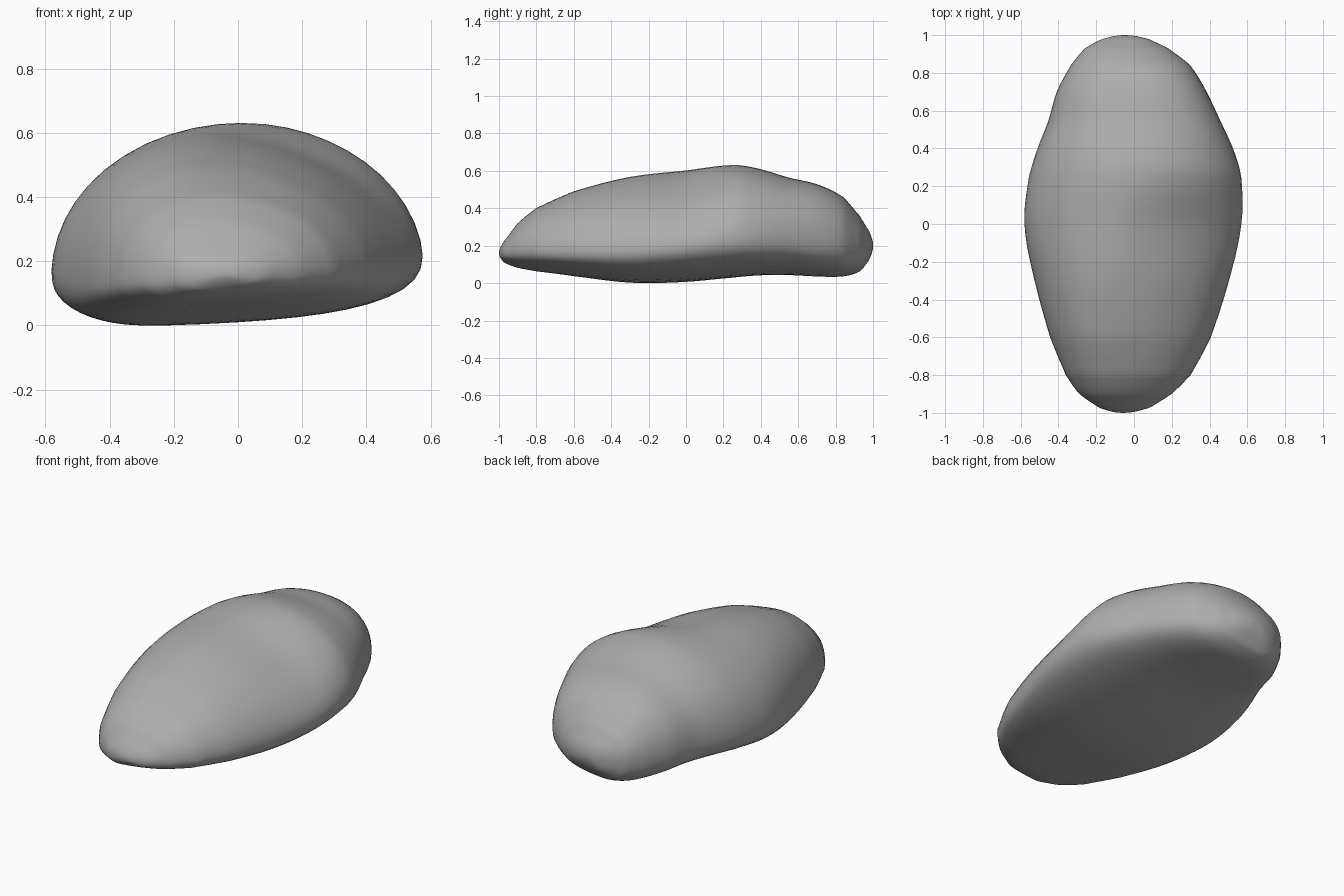
import bpy, bmesh
from math import sin, cos, pi

if "Cube" in bpy.data.objects:
    bpy.data.objects.remove(bpy.data.objects["Cube"])

# Cross-sections along y: y, left x, right x, bottom z, top z,
# height of widest point left / right, x of crest, roundness of upper right
SECTIONS = [
    (-0.97, -0.19, 0.09, 0.105, 0.225, 0.155, 0.165, -0.06, 2.0),
    (-0.90, -0.29, 0.20, 0.080, 0.320, 0.145, 0.170, -0.07, 2.0),
    (-0.80, -0.36, 0.30, 0.062, 0.400, 0.140, 0.170, -0.08, 2.0),
    (-0.60, -0.445, 0.41, 0.036, 0.492, 0.135, 0.165, -0.10, 1.95),
    (-0.30, -0.53, 0.51, -0.002, 0.573, 0.14, 0.17, -0.10, 1.8),
    (0.00, -0.587, 0.578, 0.003, 0.606, 0.16, 0.20, -0.07, 1.65),
    (0.25, -0.56, 0.574, 0.027, 0.637, 0.17, 0.23, 0.02, 1.88),
    (0.40, -0.515, 0.53, 0.039, 0.613, 0.18, 0.23, 0.02, 2.0),
    (0.55, -0.455, 0.46, 0.040, 0.566, 0.19, 0.23, 0.00, 2.25),
    (0.70, -0.413, 0.388, 0.032, 0.532, 0.20, 0.22, -0.01, 2.35),
    (0.84, -0.335, 0.30, 0.032, 0.462, 0.20, 0.21, -0.02, 2.3),
    (0.93, -0.26, 0.18, 0.060, 0.355, 0.20, 0.20, -0.04, 2.1),
    (0.975, -0.18, 0.09, 0.115, 0.285, 0.20, 0.20, -0.05, 2.0),
]
N = 48
STEPS = 5


def ring(s):
    y, xl, xr, zb, zt, zl, zr, xp, nr = s
    nl = 1.95 + 0.2 * min(1, 2 * abs(y))
    pts = []
    for k in range(N):
        a = 2 * pi * k / N
        c, d = cos(a), sin(a)
        right, up = c >= 0, d >= 0
        # the underside is flatter and lowest left of centre
        n = (nr if right else nl) if up else 2.4
        px = xp if up else xp - 0.15 * (xr - xl)
        zm = zr if right else zl
        u, v = abs(c) ** (2 / n), abs(d) ** (2 / n)
        x = px + ((xr if right else xl) - px) * u
        zend = zt if up else zb + (0.03 * u * (1 - u) if right else 0)
        pts.append((x, y, zm + (zend - zm) * v))
    return pts


def blend(p, q, r, s, t):
    # smooth interpolation with slopes measured against y spacing
    h = r[0] - q[0]
    out = []
    for a, b, c, d in zip(p, q, r, s):
        m0 = (c - a) / (r[0] - p[0]) * h
        m1 = (d - b) / (s[0] - q[0]) * h
        out.append((2*t**3 - 3*t*t + 1) * b + (t**3 - 2*t*t + t) * m0
                   + (3*t*t - 2*t**3) * c + (t**3 - t*t) * m1)
    return out


def cap(pts, tip):
    # rings shrinking along a rounded nose towards the tip
    return [[(tip[0] + (x - tip[0]) * s, tip[1] + (y - tip[1]) * s * s,
              tip[2] + (z - tip[2]) * s) for x, y, z in pts]
            for s in (0.85, 0.7, 0.5, 0.25)]


# Dense list of sections
rows = []
last = len(SECTIONS) - 1
for i in range(last):
    p, q = SECTIONS[max(i - 1, 0)], SECTIONS[i]
    r, s = SECTIONS[i + 1], SECTIONS[min(i + 2, last)]
    rows += [blend(p, q, r, s, j / STEPS) for j in range(STEPS)]
rows.append(SECTIONS[-1])
rows = [ring(s) for s in rows]
FRONT, BACK = (-0.06, -1.0, 0.16), (-0.05, 1.0, 0.20)
rows = cap(rows[0], FRONT)[::-1] + rows + cap(rows[-1], BACK)

# Skin the stone and close its tips
bm = bmesh.new()
rings = [[bm.verts.new(p) for p in r] for r in rows]
for a, b in zip(rings, rings[1:]):
    for k in range(N):
        m = (k + 1) % N
        bm.faces.new((a[k], a[m], b[m], b[k]))
for loop, tip in ((rings[0], FRONT), (rings[-1], BACK)):
    v = bm.verts.new(tip)
    for k in range(N):
        bm.faces.new((loop[k], loop[(k + 1) % N], v))
# Soften the seams between the quarters of each section
for _ in range(6):
    bmesh.ops.smooth_vert(bm, verts=[v for r in rings[1:-1] for v in r], factor=0.4,
                          use_axis_x=True, use_axis_y=False, use_axis_z=True)
bmesh.ops.recalc_face_normals(bm, faces=bm.faces)
for f in bm.faces:
    f.smooth = True
low = min(v.co.z for v in bm.verts)
bmesh.ops.translate(bm, verts=bm.verts, vec=(0, 0, -low))
mesh = bpy.data.meshes.new("stone")
bm.to_mesh(mesh)
bm.free()
stone = bpy.data.objects.new("stone", mesh)
bpy.context.collection.objects.link(stone)

# Dark grey stone colour
grey = bpy.data.materials.new("stone_grey")
grey.diffuse_color = (0.42, 0.42, 0.42, 1)
grey.use_nodes = True
grey.node_tree.nodes["Principled BSDF"].inputs["Base Color"].default_value = grey.diffuse_color
mesh.materials.append(grey)
